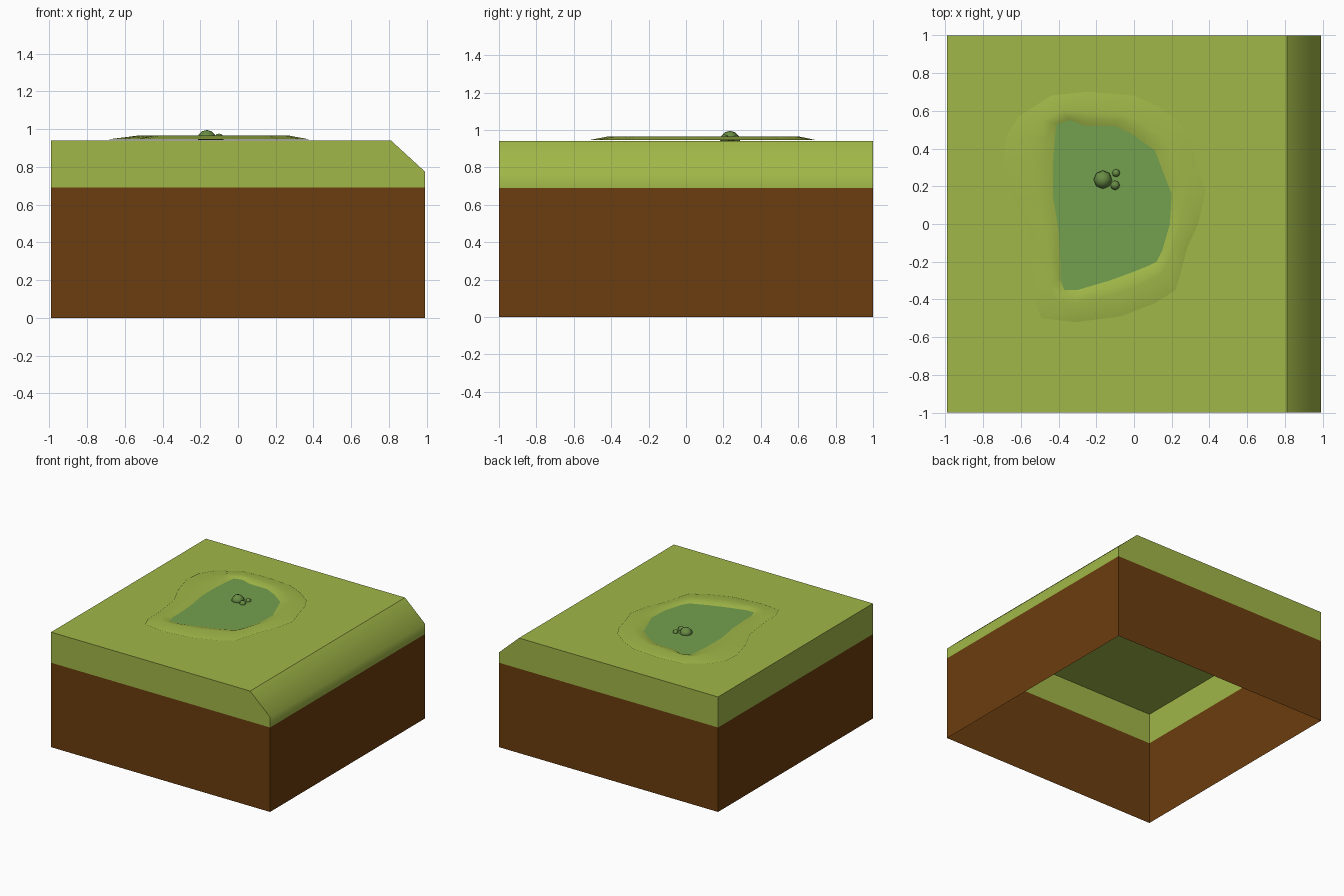
import bpy, bmesh

if "Cube" in bpy.data.objects:
    bpy.data.objects.remove(bpy.data.objects["Cube"])


def material(name, rgb):
    lin = [(c / 255 / 12.92) if c / 255 <= 0.04045 else ((c / 255 + 0.055) / 1.055) ** 2.4 for c in rgb]
    m = bpy.data.materials.new(name)
    m.diffuse_color = (*lin, 1)
    m.use_nodes = True
    m.node_tree.nodes["Principled BSDF"].inputs["Base Color"].default_value = m.diffuse_color
    return m


GRASS = material("grass green", (160, 183, 72))
SOIL = material("soil brown", (107, 61, 14))
WATER = material("pond green", (116, 161, 78))
STONE = material("moss green", (104, 140, 68))


def finish(bm, name, mats):
    me = bpy.data.meshes.new(name)
    bm.to_mesh(me)
    bm.free()
    for m in mats:
        me.materials.append(m)
    ob = bpy.data.objects.new(name, me)
    bpy.context.collection.objects.link(ob)
    return ob


# Ground block: open-bottomed shell, chamfered along the right top edge
bm = bmesh.new()
section = [(-0.99, 0), (0.99, 0), (0.99, 0.775), (0.81, 0.94), (-0.99, 0.94)]
front = [bm.verts.new((x, -1, z)) for x, z in section]
back = [bm.verts.new((x, 1, z)) for x, z in section]
bm.faces.new(front)
bm.faces.new(back[::-1])
for i in range(1, 5):
    j = (i + 1) % 5
    bm.faces.new((front[j], front[i], back[i], back[j]))
# Split at the soil line and colour by height
bmesh.ops.bisect_plane(bm, geom=bm.verts[:] + bm.edges[:] + bm.faces[:],
                       plane_co=(0, 0, 0.69), plane_no=(0, 0, 1))
bm.normal_update()
for f in bm.faces:
    c = f.calc_center_median()
    f.material_index = 1 if c.z < 0.69 else 0
    f.smooth = f.normal.x > 0.5 and c.z > 0.69
for e in bm.edges:
    n = sum(f.smooth for f in e.link_faces)
    e.smooth = n != 1
finish(bm, "ground_block", [GRASS, SOIL])

# Pond outline: outer bank x, y paired with the water edge x, y
outline = [
    (-.25, .70, -.26, .52), (0, .68, -.10, .52), (.13, .62, 0, .47), (.25, .53, .11, .39),
    (.30, .44, .13, .34), (.34, .29, .16, .26), (.38, .17, .20, .16), (.34, 0, .19, 0),
    (.28, -.13, .15, -.14), (.25, -.25, .12, -.20), (.22, -.35, .08, -.22),
    (.11, -.42, -.02, -.26), (-.07, -.49, -.13, -.30), (-.31, -.52, -.30, -.35),
    (-.49, -.50, -.37, -.35), (-.53, -.41, -.39, -.29), (-.53, -.29, -.39, -.20),
    (-.56, -.03, -.40, -.03), (-.64, .14, -.43, .15), (-.69, .32, -.43, .32),
    (-.68, .46, -.42, .45), (-.61, .57, -.41, .53), (-.44, .68, -.34, .55)]

# Raised bank: rings stepping from the outer edge over the crest to the water
bm = bmesh.new()
rings = []
for t, z in ((0, 0.945), (0.6, 0.965), (0.85, 0.958), (1, 0.949)):
    rings.append([bm.verts.new((a + (c - a) * t, b + (d - b) * t, z)) for a, b, c, d in outline])
n = len(outline)
for r0, r1 in zip(rings, rings[1:]):
    for i in range(n):
        j = (i + 1) % n
        bm.faces.new((r0[j], r0[i], r1[i], r1[j])).smooth = True
bm.normal_update()
bmesh.ops.recalc_face_normals(bm, faces=bm.faces[:])
if sum(f.normal.z for f in bm.faces) < 0:
    bmesh.ops.reverse_faces(bm, faces=bm.faces[:])
finish(bm, "pond_bank", [GRASS])

# Water surface
bm = bmesh.new()
bm.faces.new([bm.verts.new((c, d, 0.949)) for a, b, c, d in reversed(outline)])
finish(bm, "pond_water", [WATER])

# Mossy stones standing in the pond, flattened underneath
for name, x, y, z, r in (("large_stone", -.165, .235, .945, .05),
                         ("small_stone", -.10, .205, .951, .025),
                         ("tiny_stone", -.095, .27, .951, .021)):
    bm = bmesh.new()
    bmesh.ops.create_uvsphere(bm, u_segments=8, v_segments=6, radius=r)
    for v in bm.verts:
        v.co.x += x
        v.co.y += y
        v.co.z = max(v.co.z + z, 0.942)
    for f in bm.faces:
        f.smooth = True
    finish(bm, name, [STONE])
